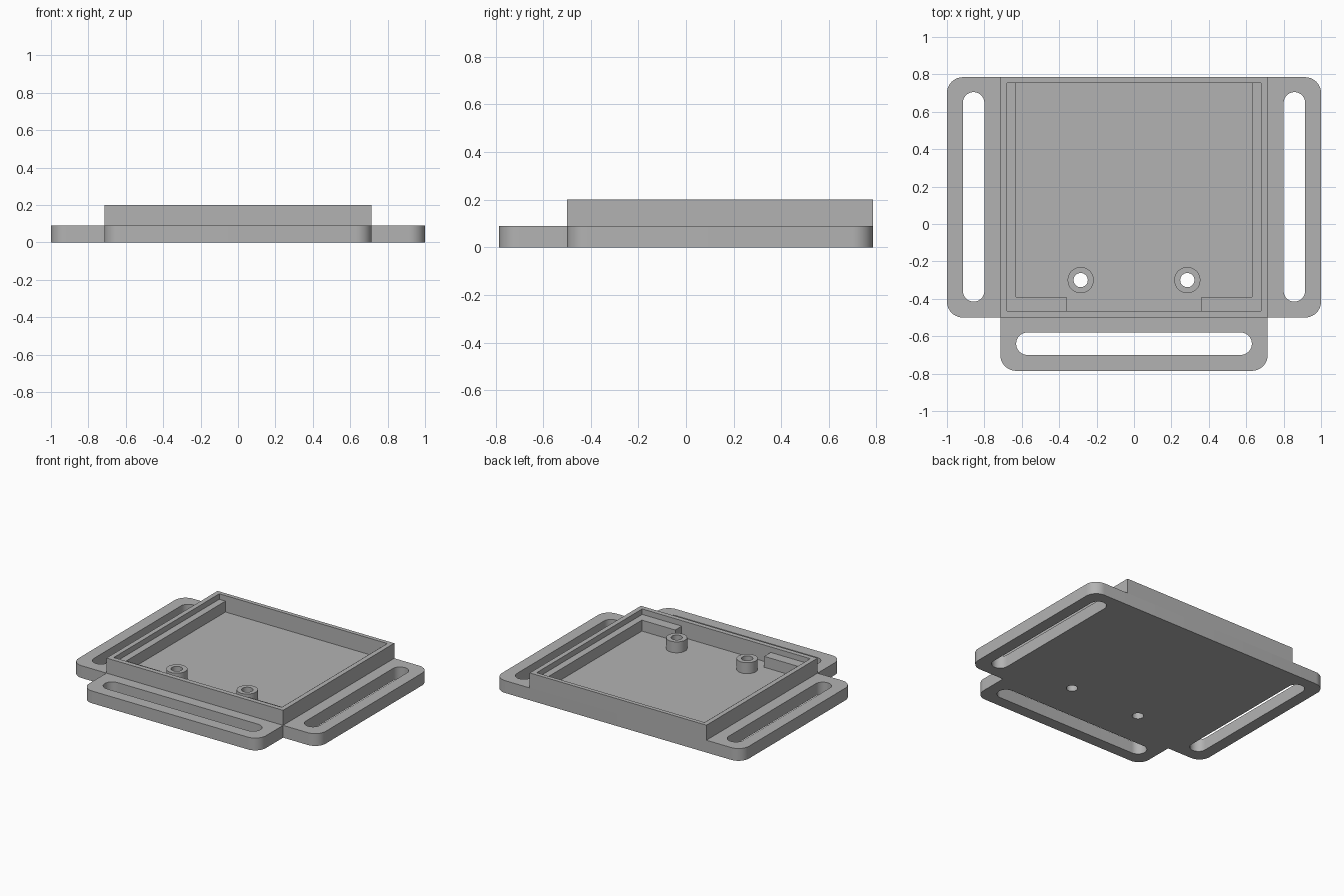
import bpy
import math
from mathutils import Vector

cube = bpy.data.objects.get("Cube")
if cube:
    bpy.data.objects.remove(cube, do_unlink=True)

# Single grey plastic
grey = bpy.data.materials.new("matte grey")
grey.use_nodes = True
colour = (0.45, 0.45, 0.45, 1)
grey.diffuse_color = colour
grey.node_tree.nodes["Principled BSDF"].inputs["Base Color"].default_value = colour

# Main dimensions
BOX_X, WING_X = 0.715, 1.0
BACK, BOX_FRONT, TAB_FRONT = 0.785, -0.5, -0.785
IN_X, IN_FRONT, IN_BACK = 0.68, -0.465, 0.755
FLOOR_Z, FLANGE_Z, LEDGE_Z, TOP_Z = 0.08, 0.09, 0.16, 0.2
CORNER = 0.085
BOSS_X, BOSS_Y, BOSS_R, HOLE_R = 0.285, -0.3, 0.07, 0.038


def fillet(corners, steps=10):
    """Outline from (x, y, radius) right-angled corners."""
    pts = []
    n = len(corners)
    for i, (x, y, r) in enumerate(corners):
        p = Vector((x, y))
        if r == 0:
            pts.append(p)
            continue
        a = (Vector(corners[i - 1][:2]) - p).normalized() * r
        b = (Vector(corners[(i + 1) % n][:2]) - p).normalized() * r
        centre = p + a + b
        for k in range(steps + 1):
            t = k / steps * math.pi / 2
            pts.append(centre - b * math.cos(t) - a * math.sin(t))
    return [p for i, p in enumerate(pts) if (p - pts[i - 1]).length > 1e-5]


def rect(x0, x1, y0, y1, r=0):
    return fillet([(x0, y0, r), (x1, y0, r), (x1, y1, r), (x0, y1, r)])


def circle(x, y, r, n=32):
    return [Vector((x + r * math.cos(2 * math.pi * k / n),
                    y + r * math.sin(2 * math.pi * k / n))) for k in range(n)]


def slab(name, loops, z0, z1):
    """Extrude an outline with holes between two heights."""
    curve = bpy.data.curves.new(name + " outline", "CURVE")
    curve.dimensions = "2D"
    curve.fill_mode = "BOTH"
    curve.extrude = (z1 - z0) / 2
    for loop in loops:
        spline = curve.splines.new("POLY")
        spline.points.add(len(loop) - 1)
        for point, p in zip(spline.points, loop):
            point.co = (p.x, p.y, 0, 1)
        spline.use_cyclic_u = True
    temp = bpy.data.objects.new(name + " temp", curve)
    bpy.context.collection.objects.link(temp)
    graph = bpy.context.evaluated_depsgraph_get()
    mesh = bpy.data.meshes.new_from_object(temp.evaluated_get(graph))
    bpy.data.objects.remove(temp, do_unlink=True)
    bpy.data.curves.remove(curve)
    obj = bpy.data.objects.new(name, mesh)
    bpy.context.collection.objects.link(obj)
    mesh.materials.clear()
    mesh.materials.append(grey)
    for v in mesh.vertices:
        v.co.z += (z0 + z1) / 2
    # Weld caps to sides and make normals consistent
    bpy.ops.object.select_all(action="DESELECT")
    obj.select_set(True)
    bpy.context.view_layer.objects.active = obj
    bpy.ops.object.mode_set(mode="EDIT")
    bpy.ops.mesh.select_all(action="SELECT")
    bpy.ops.mesh.remove_doubles(threshold=1e-5)
    bpy.ops.mesh.normals_make_consistent(inside=False)
    bpy.ops.object.mode_set(mode="OBJECT")
    bpy.ops.object.shade_smooth_by_angle(angle=math.radians(30))
    return obj


cavity = rect(-IN_X, IN_X, IN_FRONT, IN_BACK)
holes = [circle(s * BOSS_X, BOSS_Y, HOLE_R) for s in (-1, 1)]

# Flange with two side wings and a front tab, each slotted for a strap
half = [(BOX_X, TAB_FRONT, CORNER), (BOX_X, BOX_FRONT, 0),
        (WING_X, BOX_FRONT, CORNER), (WING_X, BACK, CORNER)]
outline = fillet(half + [(-x, y, r) for x, y, r in reversed(half)])
slots = [rect(-0.63, 0.63, -0.70, -0.58, 0.06),
         rect(0.80, 0.915, -0.415, 0.705, 0.0575),
         rect(-0.915, -0.80, -0.415, 0.705, 0.0575)]
slab("strap_flange", [outline, cavity] + slots, 0, FLANGE_Z)

# Tray floor and walls
slab("tray_floor", [cavity] + holes, 0, FLOOR_Z)
slab("tray_wall", [rect(-BOX_X, BOX_X, BOX_FRONT, BACK), cavity], FLANGE_Z, TOP_Z)

# L-shaped support ledges and screw bosses on both sides
for s, side in ((1, "left"), (-1, "right")):
    ledge = [(0.36, IN_FRONT), (IN_X, IN_FRONT), (IN_X, IN_BACK),
             (0.63, IN_BACK), (0.63, -0.39), (0.36, -0.39)]
    slab(side + "_ledge", [[Vector((s * x, y)) for x, y in ledge]], FLOOR_Z, LEDGE_Z)
    slab(side + "_screw_boss", [circle(s * BOSS_X, BOSS_Y, BOSS_R),
                                circle(s * BOSS_X, BOSS_Y, HOLE_R)], FLOOR_Z, LEDGE_Z)
